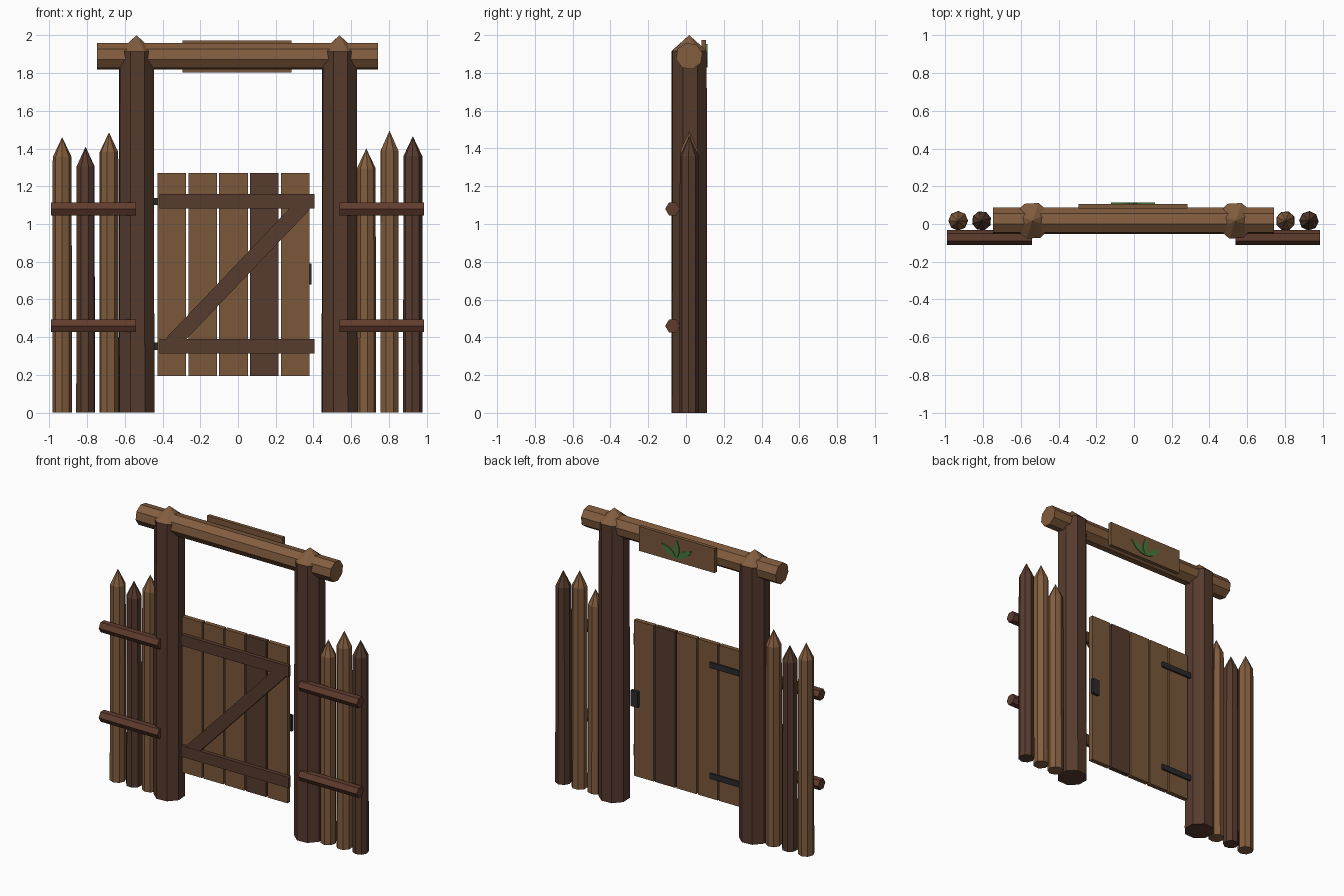
import bpy, bmesh
from math import sin, cos, pi, radians, atan2, hypot
from mathutils import Matrix, Vector

if "Cube" in bpy.data.objects:
    bpy.data.objects.remove(bpy.data.objects["Cube"], do_unlink=True)


def material(name, r, g, b):
    m = bpy.data.materials.new(name)
    m.use_nodes = True
    m.diffuse_color = (r, g, b, 1)
    bsdf = next(n for n in m.node_tree.nodes if n.type == 'BSDF_PRINCIPLED')
    bsdf.inputs["Base Color"].default_value = (r, g, b, 1)
    return m


LOG = material("light log", 0.225, 0.110, 0.049)
PLANK = material("plank wood", 0.195, 0.098, 0.042)
DARK = material("dark wood", 0.095, 0.044, 0.027)
RAIL = material("red brown wood", 0.117, 0.045, 0.027)
IRON = material("black iron", 0.024, 0.024, 0.027)
LEAF = material("leaf green", 0.061, 0.188, 0.045)

MID = 0.017  # depth of the fence line


def finish(name, bm, mat):
    bmesh.ops.recalc_face_normals(bm, faces=bm.faces)
    mesh = bpy.data.meshes.new(name)
    bm.to_mesh(mesh)
    bm.free()
    mesh.materials.append(mat)
    obj = bpy.data.objects.new(name, mesh)
    bpy.context.collection.objects.link(obj)
    return obj


def box(name, mat, x, y, z, turn=0):
    """Box from (min, max) ranges, turned about its own y axis."""
    bm = bmesh.new()
    size = [b - a for a, b in (x, y, z)]
    centre = Vector([(a + b) / 2 for a, b in (x, y, z)])
    m = Matrix.Translation(centre) @ Matrix.Rotation(turn, 4, 'Y') @ Matrix.Diagonal((*size, 1))
    bmesh.ops.create_cube(bm, size=1, matrix=m)
    return finish(name, bm, mat)


def log(name, mat, rings, place, sides=8, turn=0.0):
    """Faceted log from (radius, height) rings; radius 0 makes a point."""
    bm = bmesh.new()
    loops = []
    for r, h in rings:
        n = sides if r else 1
        loops.append([bm.verts.new((r * cos(turn + 2 * pi * i / sides),
                                    r * sin(turn + 2 * pi * i / sides), h)) for i in range(n)])
    for a, b in zip(loops, loops[1:]):
        for i in range(sides):
            j = (i + 1) % sides
            if len(b) == 1:
                bm.faces.new((a[i], a[j], b[0]))
            else:
                bm.faces.new((a[i], a[j], b[j], b[i]))
    for ring in (loops[0], loops[-1]):
        if len(ring) > 1:
            bm.faces.new(ring)
    bm.transform(place)
    return finish(name, bm, mat)


def upright(x):
    return Matrix.Translation((x, MID, 0))


def lying(x, y, z):
    return Matrix.Translation((x, y, z)) @ Matrix.Rotation(pi / 2, 4, 'Y')


# Gate posts with pointed caps
for side, s in (("right", -1), ("left", 1)):
    x = s * 0.538
    log(side + "_post", DARK, [(0.1, 0), (0.098, 1.915)], upright(x), turn=radians(26))
    log(side + "_post_cap", LOG, [(0.1, 1.915), (0, 2.0)], upright(x), turn=radians(26))

# Crossbeam
log("crossbeam", LOG, [(0.072, -0.747), (0.072, 0.743)], lying(0, MID, 1.889), turn=radians(13))

# Pointed fence stakes: position, peak height, wood
for i, (x, peak, mat) in enumerate([
        (-0.932, 1.46, LOG), (-0.808, 1.41, DARK), (-0.684, 1.486, LOG),
        (0.68, 1.40, LOG), (0.803, 1.495, LOG), (0.927, 1.465, DARK)]):
    log(f"fence_stake_{i + 1}", mat, [(0.052, 0), (0.05, peak - 0.105), (0, peak)],
        upright(x), turn=0.3 * i)

# Fence rails
for side, x0, x1 in (("right", -0.99, -0.54), ("left", 0.537, 0.987)):
    for level, z in (("lower", 0.46), ("upper", 1.08)):
        log(f"{side}_{level}_rail", RAIL, [(0.039, x0), (0.039, x1)],
            lying(0, -0.071, z), sides=6, turn=pi / 2)

# Gate planks
for i in range(5):
    x = -0.427 + 0.1635 * i
    box(f"gate_plank_{i + 1}", DARK if i == 3 else PLANK,
        (x, x + 0.152), (-0.002, 0.03), (0.193, 1.27))

# Gate battens and the iron hinges behind them
for level, z in (("lower", 0.352), ("upper", 1.12)):
    box(level + "_batten", DARK, (-0.416, 0.405), (-0.028, -0.002), (z - 0.038, z + 0.038))
    box(level + "_hinge", IRON, (-0.455, -0.21), (0.03, 0.042), (z - 0.019, z + 0.019))

# Diagonal brace
dx, dz = 0.66, 0.693
half = hypot(dx, dz) / 2 + 0.03
box("diagonal_brace", DARK, (-half, half), (-0.026, -0.002), (0.7365 - 0.041, 0.7365 + 0.041),
    turn=-atan2(dz, dx))

# Latch
box("latch", IRON, (0.335, 0.39), (0.03, 0.05), (0.68, 0.79))

# Sign board on the back of the beam
box("sign_board", PLANK, (-0.294, 0.284), (0.082, 0.107), (1.804, 1.973))

# Leaf emblem of thin plates
for name, angle, length in (("middle", 0, 0.125), ("left", 56, 0.14), ("right", -56, 0.14)):
    bm = bmesh.new()
    steps = 6
    edge = [(0.021 * sin(pi * t / steps), length * t / steps) for t in range(steps + 1)]
    outline = edge + [(-w, h) for w, h in edge[-2:0:-1]]
    face = bm.faces.new([bm.verts.new((w, 0, h)) for w, h in outline])
    out = bmesh.ops.extrude_face_region(bm, geom=[face])["geom"]
    bmesh.ops.translate(bm, vec=(0, 0.007, 0),
                        verts=[v for v in out if isinstance(v, bmesh.types.BMVert)])
    bm.transform(Matrix.Translation((-0.005, 0.106, 1.828))
                 @ Matrix.Rotation(radians(angle), 4, 'Y'))
    finish(name + "_leaf", bm, LEAF)
